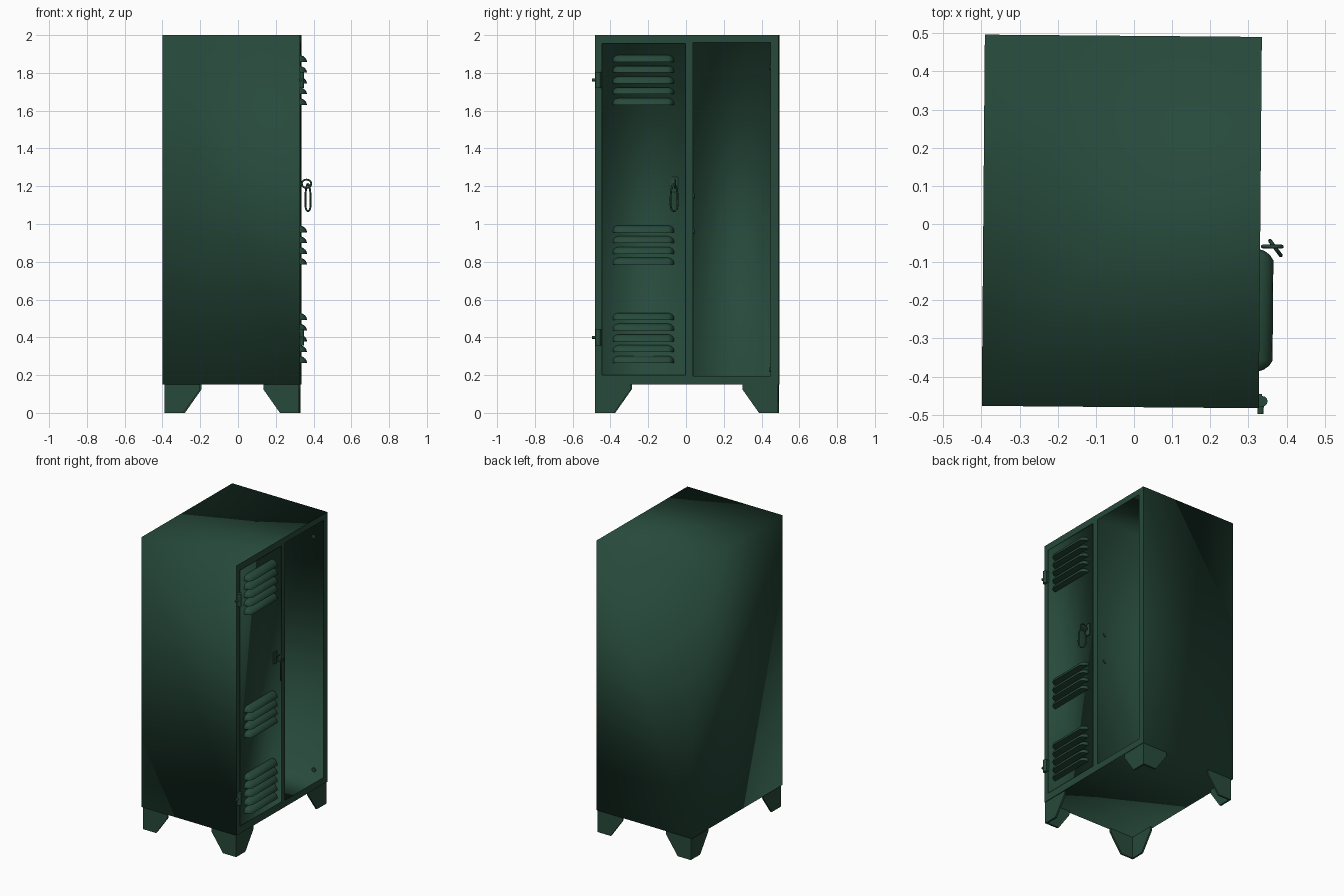
import bpy, bmesh, math
from mathutils import Matrix, Vector

if "Cube" in bpy.data.objects:
    bpy.data.objects.remove(bpy.data.objects["Cube"])

green = bpy.data.materials.new("dark green")
green.diffuse_color = (0.02, 0.068, 0.044, 1)
green.use_nodes = True
green.node_tree.nodes["Principled BSDF"].inputs["Base Color"].default_value = green.diffuse_color
TURN = Matrix.Rotation(-0.0083, 4, 'Z')      # the cabinet stands very slightly turned

X0, X1 = -0.395, 0.331
Y0, Y1 = -0.48, 0.493
Z0, Z1 = 0.15, 2.0
DOOR = (-0.443, 0.0, 0.20, 1.955)
BAY = (0.04, 0.45, 0.195, 1.96)


def finish(name, bm, smooth=True, sharp=None):
    me = bpy.data.meshes.new(name)
    bm.transform(TURN)
    bm.to_mesh(me)
    bm.free()
    me.materials.append(green)
    ob = bpy.data.objects.new(name, me)
    bpy.context.collection.objects.link(ob)
    for p in me.polygons:
        p.use_smooth = smooth
    if sharp:
        bpy.ops.object.select_all(action='DESELECT')
        ob.select_set(True)
        bpy.context.view_layer.objects.active = ob
        bpy.ops.object.shade_smooth_by_angle(angle=math.radians(sharp))
    return ob


def box(bm, lo, hi):
    c = [(a + b) / 2 for a, b in zip(lo, hi)]
    s = [b - a for a, b in zip(lo, hi)]
    bmesh.ops.create_cube(bm, size=1, matrix=Matrix.Translation(c) @ Matrix.Diagonal((*s, 1)))


def cylinder(bm, centre, axis, radius, length, sides=12):
    rot = Vector((0, 0, 1)).rotation_difference(Vector(axis)).to_matrix().to_4x4()
    bmesh.ops.create_cone(bm, cap_ends=True, segments=sides, radius1=radius, radius2=radius,
                          depth=length, matrix=Matrix.Translation(centre) @ rot)


def open_box(name, x0, x1, y0, y1, z0, z1, inward):
    """Box without its +x side, smooth across the corners."""
    bm = bmesh.new()
    box(bm, (x0, y0, z0), (x1, y1, z1))
    bm.normal_update()
    bmesh.ops.delete(bm, geom=[f for f in bm.faces if f.normal.x > 0.9], context='FACES_ONLY')
    if inward:
        bmesh.ops.reverse_faces(bm, faces=bm.faces[:])
    return finish(name, bm)


def tube(bm, path, radius, sides=8):
    """Closed wire loop through the path points."""
    n, rings = len(path), []
    normal = (path[1] - path[0]).cross(path[n // 2] - path[0]).normalized()
    for i, p in enumerate(path):
        side = (path[(i + 1) % n] - path[i - 1]).normalized().cross(normal)
        rings.append([bm.verts.new(p + radius * (math.cos(a) * side + math.sin(a) * normal))
                      for a in (2 * math.pi * k / sides for k in range(sides))])
    for i in range(n):
        a, b = rings[i], rings[(i + 1) % n]
        for k in range(sides):
            bm.faces.new((a[k], a[(k + 1) % sides], b[(k + 1) % sides], b[k]))
    bmesh.ops.recalc_face_normals(bm, faces=bm.faces[:])


# Sheet metal shell, pan-shaped door and the doorless right-hand compartment
open_box("cabinet_shell", X0, X1, Y0, Y1, Z0, Z1, False)
open_box("door_panel", X1 - 0.01, X1, *DOOR, True)
open_box("open_compartment", X0 + 0.012, X1, *BAY, True)

# Face frame around both openings
bm = bmesh.new()
for y0, y1, z0, z1 in ((Y0, DOOR[0], Z0, Z1), (DOOR[1], BAY[0], Z0, Z1), (BAY[1], Y1, Z0, Z1),
                       (DOOR[0], DOOR[1], Z0, DOOR[2]), (DOOR[0], DOOR[1], DOOR[3], Z1),
                       (BAY[0], BAY[1], Z0, BAY[2]), (BAY[0], BAY[1], BAY[3], Z1)):
    bm.faces.new([bm.verts.new((X1, y, z)) for y, z in ((y0, z0), (y1, z0), (y1, z1), (y0, z1))])
finish("face_frame", bm, False)

# Ventilation louvers: quarter-round hoods with rounded ends
bm = bmesh.new()
ya, yb, base = -0.385, -0.062, X1 - 0.011
ends = ((0, 0.1), (0.006, 0.5), (0.016, 0.8), (0.03, 1.0))
stations = [(ya + d, s) for d, s in ends] + [(yb - d, s) for d, s in reversed(ends)]
for bottom, count in ((1.63, 5), (0.785, 4), (0.265, 5)):
    for i in range(count):
        z = bottom + i * 0.057
        rings = []
        for y, s in stations:
            arc = [(base + 0.046 * s * math.cos(a), z + 0.037 * (0.4 + 0.6 * s) * math.sin(a))
                   for a in (math.pi / 2 * k / 5 for k in range(6))]
            rings.append([bm.verts.new((x, y, h)) for x, h in [(base, z)] + arc])
        for a, b in zip(rings, rings[1:]):
            for k in range(7):
                bm.faces.new((a[k], b[k], b[(k + 1) % 7], a[(k + 1) % 7]))
        bm.faces.new(rings[0])
        bm.faces.new(rings[-1][::-1])
bmesh.ops.recalc_face_normals(bm, faces=bm.faces[:])
finish("door_louvers", bm, sharp=40)

# Door hinges: leaf, knuckle and pin
bm = bmesh.new()
for z in (1.763, 0.40):
    box(bm, (X1 - 0.005, -0.475, z - 0.04), (X1 + 0.008, -0.443, z + 0.04))
    cylinder(bm, (X1 + 0.009, -0.462, z), (0, 0, 1), 0.014, 0.085)
    cylinder(bm, (X1 + 0.005, -0.484, z), (0, 1, 0), 0.008, 0.022)
finish("door_hinges", bm, sharp=40)

# Bolts left on the divider and the right wall
bm = bmesh.new()
for y, z, x in ((BAY[0], 1.15, 0.27), (BAY[0], 0.96, 0.27), (BAY[1], 1.83, 0.26), (BAY[1], 0.23, 0.26)):
    cylinder(bm, (x, y, z), (0, 1, 0), 0.014, 0.012)
finish("compartment_bolts", bm, sharp=40)

# Latch: small plate, staple ring and a hanging snap loop
bm = bmesh.new()
box(bm, (X1 - 0.012, -0.075, 1.17), (X1 - 0.003, -0.04, 1.25))
finish("latch_plate", bm, False)
bm = bmesh.new()
tube(bm, [Vector((0.363 + 0.025 * math.cos(a), -0.056, 1.213 + 0.022 * math.sin(a)))
          for a in (2 * math.pi * k / 20 for k in range(20))], 0.005)
finish("latch_ring", bm)
bm = bmesh.new()
loop = []
for k in range(28):
    a = 2 * math.pi * k / 28
    w = (0.023 - 0.006 * math.sin(a)) * math.cos(a)
    h = math.copysign(abs(math.sin(a)) ** 0.7, math.sin(a))
    loop.append(Vector((0.371 + 0.6 * w, -0.06 - 0.8 * w, 1.14 + 0.072 * h)))
tube(bm, loop, 0.005)
finish("hanging_snap_loop", bm)

# Corner legs: two tapered plates meeting at the corner
bm = bmesh.new()
T = 0.012
for sx, cx in ((1, X1 - 0.005), (-1, X0 + 0.01)):
    for sy, cy in ((1, Y1 - 0.004), (-1, Y0 + 0.002)):
        outline = ((0, 0), (0.1, 0), (0.188, 0.125), (0.188, Z0), (0, Z0))
        for along_x in (True, False):
            sides = []
            for t in (0, T):
                sides.append([bm.verts.new((cx - sx * (u if along_x else t),
                                            cy - sy * (t if along_x else u), z)) for u, z in outline])
            a, b = sides
            bm.faces.new(a)
            bm.faces.new(b[::-1])
            for k in range(5):
                bm.faces.new((a[k], b[k], b[(k + 1) % 5], a[(k + 1) % 5]))
bmesh.ops.recalc_face_normals(bm, faces=bm.faces[:])
finish("corner_legs", bm, False)
